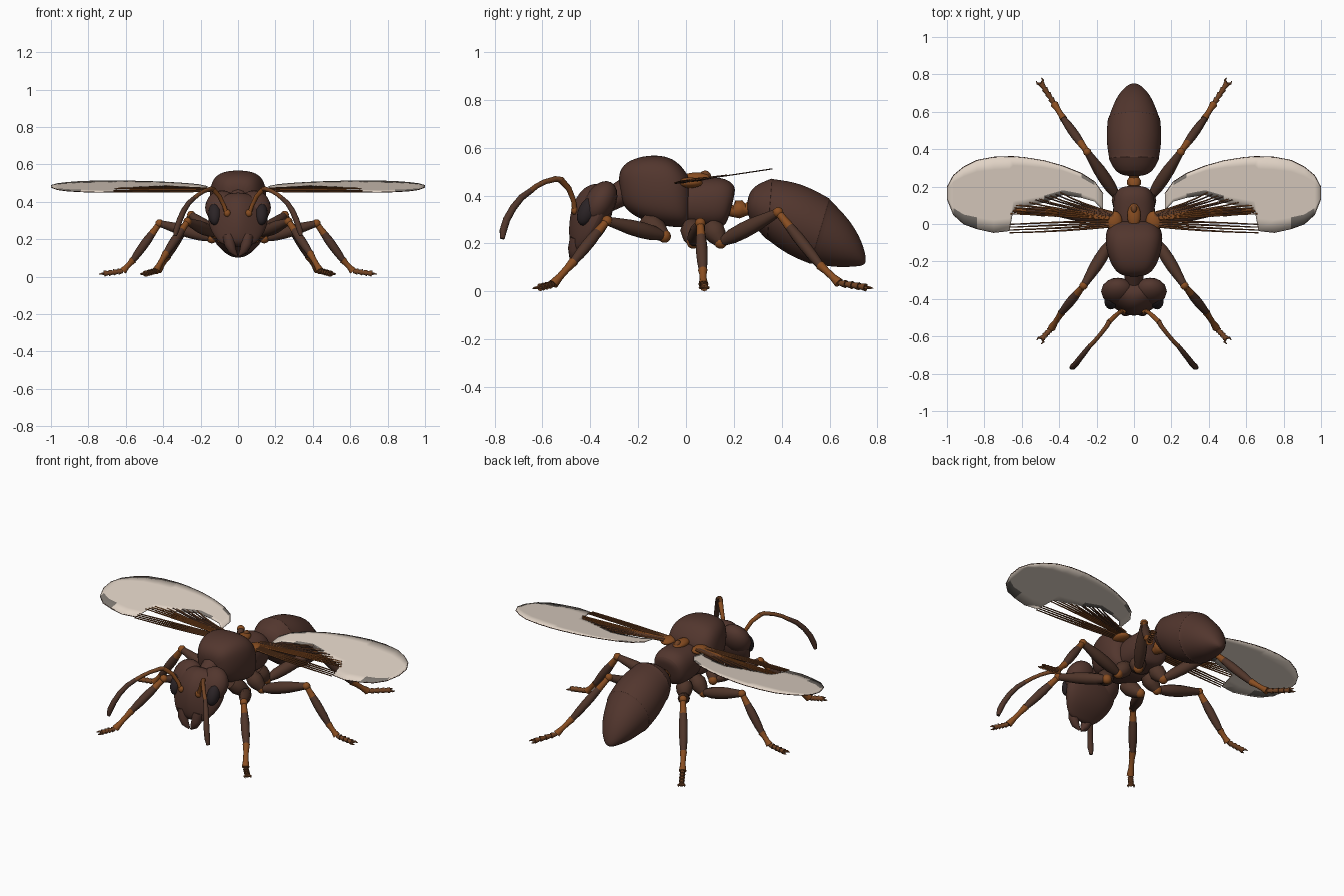
import bpy, bmesh, math
from mathutils import Vector, Matrix, Euler

cube = bpy.data.objects.get("Cube")
if cube:
    bpy.data.objects.remove(cube, do_unlink=True)


def material(name, r, g, b):
    m = bpy.data.materials.new(name)
    m.use_nodes = True
    m.diffuse_color = (r, g, b, 1)
    bsdf = m.node_tree.nodes["Principled BSDF"]
    bsdf.inputs["Base Color"].default_value = (r, g, b, 1)
    bsdf.inputs["Roughness"].default_value = 0.7
    return m


BROWN = material("dark brown shell", .085, .037, .027)
LIMB = material("limb brown", .08, .036, .023)
RUST = material("rust brown", .17, .058, .018)
ORANGE = material("joint orange", .25, .075, .015)
EYE = material("eye black", .024, .017, .019)
WING = material("wing beige", .75, .65, .56)
SMUDGE = material("wing grey", .2, .18, .16)


def finish(name, bm, mats, mirror=False, subsurf=0):
    """Turn a bmesh into a smooth-shaded object, optionally mirrored in x."""
    bmesh.ops.recalc_face_normals(bm, faces=bm.faces)
    me = bpy.data.meshes.new(name)
    bm.to_mesh(me)
    bm.free()
    for m in mats:
        me.materials.append(m)
    me.shade_smooth()
    me.set_sharp_from_angle(angle=math.radians(50))
    ob = bpy.data.objects.new(name, me)
    bpy.context.collection.objects.link(ob)
    if mirror:
        ob.modifiers.new("Mirror", 'MIRROR').use_mirror_merge = False
    if subsurf:
        ob.modifiers.new("Subdivision", 'SUBSURF').levels = subsurf
        ob.modifiers["Subdivision"].render_levels = subsurf
    return ob


def skin(bm, rings):
    """Bridge equal rings of points and cap both ends."""
    loops = [[bm.verts.new(p) for p in ring] for ring in rings]
    n = len(loops[0])
    for a, b in zip(loops, loops[1:]):
        for i in range(n):
            j = (i + 1) % n
            bm.faces.new((a[i], a[j], b[j], b[i]))
    bm.faces.new(loops[0])
    bm.faces.new(loops[-1])


def loft(name, sections, mat, seams=(), square=1.0, taper=0.0, sides=16):
    """Body part from side-profile sections: top y, top z, bottom y, bottom z, half width."""
    rings = []
    for k, (ty, tz, by, bz, hw) in enumerate(sections):
        mid = Vector((0, (ty + by) / 2, (tz + bz) / 2))
        up = Vector((0, ty - by, tz - bz)) / 2

        def ring(s):
            out = []
            for i in range(sides):
                a = math.tau * i / sides
                c, d = [math.copysign(abs(v) ** square, v) for v in (math.cos(a), math.sin(a))]
                out.append(mid + s * (Vector((hw * c * (1 - taper * d), 0, 0)) + up * d))
            return out
        rings.append(ring(1.025))
        if k in seams:  # small step where shell plates overlap
            rings += [ring(1.022), ring(1)]
    bm = bmesh.new()
    skin(bm, rings)
    return finish(name, bm, [mat], subsurf=2)


def add_tube(bm, pts, radii, sides=8):
    pts = [Vector(p) for p in pts]
    rings, q, old = [], None, None
    for i, p in enumerate(pts):
        t = (pts[min(i + 1, len(pts) - 1)] - pts[max(i - 1, 0)]).normalized()
        q = t.to_track_quat('Z', 'Y') if q is None else old.rotation_difference(t) @ q
        old = t
        rings.append([p + q @ Vector((math.cos(a), math.sin(a), 0)) * radii[i]
                      for a in (math.tau * k / sides for k in range(sides))])
    skin(bm, rings)


def tube(name, pts, radii, mat, mirror=True, sides=10):
    bm = bmesh.new()
    add_tube(bm, pts, radii, sides)
    return finish(name, bm, [mat], mirror)


def segment(name, a, b, radii, mat):
    """Straight limb segment with evenly spaced radii."""
    a, b, n = Vector(a), Vector(b), len(radii) - 1
    return tube(name, [a.lerp(b, i / n) for i in range(n + 1)], radii, mat)


def ball(name, loc, size, mat, mirror=True, tilt=0):
    bm = bmesh.new()
    mx = Matrix.LocRotScale(Vector(loc), Euler((tilt, 0, 0)), Vector(size))
    bmesh.ops.create_uvsphere(bm, u_segments=16, v_segments=10, radius=1, matrix=mx)
    return finish(name, bm, [mat], mirror)


# Body
loft("abdomen", [(.255, .38, .255, .33, .04), (.275, .44, .275, .28, .1), (.36, .472, .34, .215, .135),
                 (.48, .455, .42, .155, .15), (.6, .388, .52, .115, .14), (.69, .295, .62, .1, .105),
                 (.74, .2, .7, .103, .06), (.755, .13, .747, .108, .018)], BROWN, seams=(2, 4))
loft("front_thorax", [(-.285, .47, -.27, .38, .045), (-.268, .53, -.25, .34, .095), (-.2, .562, -.19, .3, .132),
                      (-.12, .57, -.1, .275, .152), (-.05, .555, -.03, .268, .15),
                      (0, .5, 0, .27, .125), (.02, .46, .02, .29, .09)], BROWN, square=.7)
loft("rear_thorax", [(-.03, .45, -.03, .29, .09), (.0, .47, .0, .27, .11), (.1, .475, .1, .262, .112),
                     (.16, .475, .15, .265, .105), (.205, .445, .17, .285, .085),
                     (.205, .41, .185, .33, .04)], BROWN, square=.85)
tube("waist", [(0, .16, .35), (0, .195, .335), (0, .215, .342), (0, .235, .345), (0, .25, .342), (0, .28, .35)],
     [.03, .024, .038, .036, .026, .034], ORANGE, mirror=False, sides=12)
tube("neck", [(0, -.34, .37), (0, -.25, .42)], [.045, .055], BROWN, mirror=False, sides=12)
ball("back_plate", (0, .045, .475), (.036, .065, .022), ORANGE, mirror=False)
ball("back_ridge", (0, .08, .48), (.018, .025, .025), RUST, mirror=False)
ball("wing_root", (.105, .015, .454), (.042, .055, .022), ORANGE)

# Head
loft("head", [(-.365, .455, -.32, .43, .08), (-.425, .44, -.297, .375, .14), (-.472, .375, -.317, .28, .154),
              (-.488, .3, -.365, .215, .135), (-.49, .23, -.42, .175, .1),
              (-.48, .18, -.445, .155, .065)], BROWN, taper=.45)
ball("head_lobe", (.086, -.36, .37), (.09, .064, .098), BROWN, tilt=-.5)
ball("eye", (.124, -.412, .335), (.035, .038, .064), EYE, tilt=-.45)
tube("jaw", [(.05, -.452, .22), (.045, -.464, .175), (.03, -.466, .14), (.006, -.46, .112)],
     [.034, .03, .022, .006], BROWN)
ball("antenna_socket", (.058, -.466, .34), (.018, .014, .02), ORANGE)
tube("antenna_base", [(.058, -.465, .33), (.075, -.47, .38), (.1, -.49, .43), (.135, -.525, .468)],
     [.011, .011, .012, .014], ORANGE)
tube("antenna_middle", [(.132, -.52, .466), (.145, -.545, .47), (.18, -.59, .458), (.21, -.625, .44),
                        (.237, -.652, .418)], [.013, .012, .011, .011, .012], RUST)
tube("antenna_tip", [(.235, -.65, .42), (.265, -.688, .392), (.292, -.722, .35), (.313, -.75, .3),
                     (.328, -.764, .255), (.336, -.768, .22)], [.012, .014, .015, .016, .016, .01], LIMB)


# Legs: hip, trochanter, knee, ankle, heel, toe
def leg(side, hip, troch, knee, ankle, heel, toe):
    segment(side + "_coxa", hip, troch, [.035, .048, .042, .026], LIMB)
    ball(side + "_trochanter", troch, (.027, .027, .027), ORANGE)
    knee, ankle, heel, toe = [Vector(v) for v in (knee, ankle, heel, toe)]
    upper = knee.lerp(ankle, .28)
    segment(side + "_femur", troch, knee, [.018, .031, .034, .032, .025, .018], LIMB)
    ball(side + "_knee", knee, (.022, .022, .022), ORANGE)
    segment(side + "_upper_tibia", knee, upper, [.016, .017, .02], ORANGE)
    segment(side + "_tibia", upper, ankle, [.02, .024, .024, .022, .017], LIMB)
    segment(side + "_ankle", ankle, heel, [.02, .015, .015, .021], ORANGE)
    bm = bmesh.new()
    for i in range(4):  # flared foot joints
        add_tube(bm, [heel.lerp(toe, i / 4), heel.lerp(toe, (i + 1.05) / 4)], [.01, .017])
    ahead = (toe - heel).normalized()
    across = ahead.cross(Vector((0, 0, 1))).normalized()
    for s in (-1, 1):   # claws
        add_tube(bm, [toe, toe + ahead * .012 + across * s * .018, toe + ahead * .028 + across * s * .016],
                 [.008, .006, .002], 6)
    finish(side + "_foot", bm, [RUST], mirror=True)


leg("front", (.07, -.17, .3), (.12, -.09, .23), (.27, -.33, .295), (.385, -.47, .125),
    (.44, -.555, .03), (.49, -.61, .017))
leg("middle", (.07, .02, .28), (.14, .03, .205), (.42, .06, .285), (.56, .07, .09),
    (.615, .073, .03), (.715, .076, .017))
leg("hind", (.06, .1, .28), (.09, .145, .205), (.25, .385, .33), (.375, .56, .11),
    (.425, .64, .035), (.495, .75, .017))


# Wings: tilted sheets given by columns of x, rear and front edge
def on_wing(x, y, lift=0):
    return Vector((x, y, .458 + .15 * y + lift))


columns = [(.165, .07, .16), (.21, .12, .225), (.28, .14, .27), (.38, .155, .31), (.48, .115, .338),
           (.58, .09, .354), (.645, .075, .36), (.665, -.035, .36), (.75, -.045, .357),
           (.84, -.025, .34), (.91, 0, .305), (.965, .05, .26), (.997, .13, .2)]
ROWS = 6
bm = bmesh.new()
grid = [[bm.verts.new(on_wing(x, lo + (hi - lo) * r / ROWS)) for r in range(ROWS + 1)]
        for x, lo, hi in columns]
for c, (a, b) in enumerate(zip(grid, grid[1:])):
    for r in range(ROWS):
        f = bm.faces.new((a[r], b[r], b[r + 1], a[r + 1]))
        tip_patch = r == 0 and c in (9, 10)
        root_patch = r == 0 and c in (2, 3) or r == ROWS - 1 and c == 1
        f.material_index = int(tip_patch or root_patch)
wing = finish("wing", bm, [WING, SMUDGE], mirror=True)
solid = wing.modifiers.new("Thickness", 'SOLIDIFY')
solid.thickness, solid.offset = .004, 0

# Wing rim and fanned veins
rim = [on_wing(x, hi) for x, lo, hi in columns] + [on_wing(x, lo) for x, lo, hi in columns[:6:-1]]
tube("wing_rim", rim, [.0025] * len(rim), LIMB, sides=5)


def veins(name, count, mat, root, bend, end):
    """Fan of curved veins; each control point is a start and the step to the next vein."""
    bm = bmesh.new()
    for i in range(count):
        a, b, c = [on_wing(x + i * dx, y + i * dy, .002) for x, y, dx, dy in (root, bend, end)]
        path = [a.lerp(b, t).lerp(b.lerp(c, t), t) for t in (0, .25, .5, .75, 1)]
        add_tube(bm, path, [.008, .006, .005, .004, .003], 6)
    finish(name, bm, [mat], mirror=True)


veins("rear_veins", 4, RUST, (.11, -.01, 0, .008), (.35, -.04, 0, .018), (.665, -.047, 0, .015))
veins("middle_veins", 4, ORANGE, (.11, .025, 0, .005), (.4, .045, 0, .013), (.66, .055, -.01, .015))
veins("front_veins", 4, RUST, (.11, .04, 0, .006), (.4, .075, -.04, .01), (.56, .115, -.055, .018))
veins("fine_veins", 3, LIMB, (.12, .042, 0, .006), (.38, .085, -.04, .01), (.53, .13, -.055, .014))
